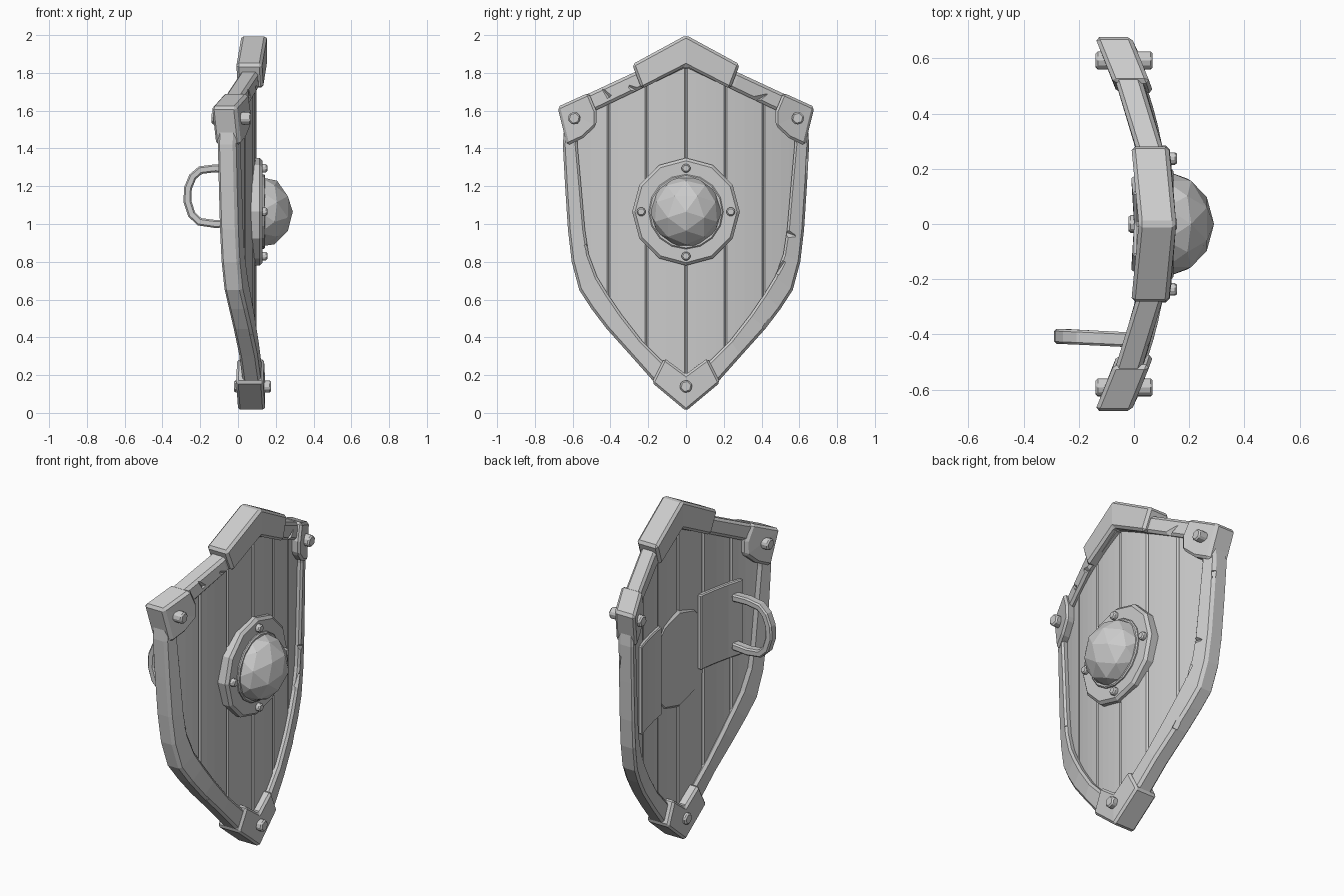
import bpy, bmesh, random
from math import radians, pi
from mathutils import Matrix, Vector

if "Cube" in bpy.data.objects:
    bpy.data.objects.remove(bpy.data.objects["Cube"])

random.seed(4)


def bend(y):
    """Depth of the shield's curved mid-surface at width y."""
    return 0.085 - 0.34 * y * y


def finish(name, bm, bevel=0.0):
    bmesh.ops.recalc_face_normals(bm, faces=bm.faces)
    me = bpy.data.meshes.new(name)
    bm.to_mesh(me)
    bm.free()
    ob = bpy.data.objects.new(name, me)
    bpy.context.collection.objects.link(ob)
    if bevel:
        m = ob.modifiers.new("bevel", 'BEVEL')
        m.width, m.segments = bevel, 1
        m.limit_method, m.angle_limit = 'ANGLE', radians(35)
    return ob


def strip(name, outer, inner, front, back, closed=False, bevel=0.012):
    """Solid band between two (y, z) lines, wrapped on the curved surface."""
    bm = bmesh.new()
    rings = []
    for o, i in zip(outer, inner):
        rings.append([bm.verts.new((bend(p[0]) + d, p[0], p[1]))
                      for p, d in ((o, front), (i, front), (i, back), (o, back))])
    n = len(rings)
    for k in range(n if closed else n - 1):
        a, b = rings[k], rings[(k + 1) % n]
        for j in range(4):
            bm.faces.new((a[j], b[j], b[(j + 1) % 4], a[(j + 1) % 4]))
    if not closed:
        bm.faces.new(rings[0])
        bm.faces.new(rings[-1])
    return finish(name, bm, bevel)


def mirrored(half):
    """Half outline starting and ending on y = 0 -> full closed loop."""
    return half + [(-y, z) for y, z in reversed(half[1:-1])]


def disc(name, x0, x1, y, z, r, sides, bevel, turn=0.0):
    bm = bmesh.new()
    mat = (Matrix.Translation(((x0 + x1) / 2, y, z)) @ Matrix.Rotation(turn, 4, 'X')
           @ Matrix.Rotation(pi / 2, 4, 'Y'))
    bmesh.ops.create_cone(bm, cap_ends=True, segments=sides, radius1=r, radius2=r,
                          depth=x1 - x0, matrix=mat)
    return finish(name, bm, bevel)


# Rim
outer = [(0, 1.93), (.28, 1.80), (.635, 1.635), (.652, 1.42), (.64, 1.2), (.625, .97),
         (.605, .8), (.565, .65), (.50, .55), (.42, .445), (.29, .30), (.17, .165), (0, .03)]
inner = [(0, 1.83), (.25, 1.71), (.565, 1.56), (.575, 1.42), (.555, 1.2), (.535, .97),
         (.515, .84), (.47, .72), (.415, .63), (.34, .52), (.235, .385), (.13, .28), (0, .19)]
rim = strip("rim", mirrored(outer), mirrored(inner), .045, -.052, True, .014)

# Nicks cut in the rim
bm = bmesh.new()
for y, z, ang in ((-.545, 1.22, 10), (-.512, .86, 30), (.50, .77, -35), (.655, 1.31, 5),
                  (.545, .95, 70), (-.43, 1.70, 40), (.40, 1.67, -60), (-.42, .43, 45),
                  (.44, .47, -42), (-.27, 1.71, 60)):
    mat = (Matrix.Translation((bend(y) + .05, y, z)) @ Matrix.Rotation(radians(ang), 4, 'X')
           @ Matrix.Rotation(radians(40), 4, 'Z') @ Matrix.Diagonal((.035, .03, .075, 1)))
    bmesh.ops.create_cube(bm, size=1, matrix=mat)
nicks = finish("nick_cutters", bm)
nicks.hide_render = True
nicks.hide_set(True)
cut = rim.modifiers.new("nicks", 'BOOLEAN')
cut.operation, cut.object, cut.solver = 'DIFFERENCE', nicks, 'EXACT'

# Planks, trimmed along the middle of the rim
mid = [((a[0] + b[0]) / 2, (a[1] + b[1]) / 2) for a, b in zip(outer, inner)]


def lerp_z(line, y):
    for (y0, z0), (y1, z1) in zip(line, line[1:]):
        if y0 <= y <= y1:
            return z0 + (z1 - z0) * (y - y0) / max(y1 - y0, 1e-6)
    return line[-1][1]


top_line = mid[:3]
low_line = sorted(mid[4:])
edges = [-.595, -.41, -.21, 0, .21, .41, .595]
for k, (a, b) in enumerate(zip(edges, edges[1:])):
    ys = [a + (b - a) * t / 4 for t in range(5)]
    strip(f"plank_{k + 1}", [(y, lerp_z(top_line, abs(y))) for y in ys],
          [(y, lerp_z(low_line, abs(y))) for y in ys],
          .011 + random.uniform(-.003, .003), -.033 + random.uniform(-.003, .003), bevel=.008)

# Metal caps: crest, bottom point, two corners
strip("crest_cap", [(-.285, 1.845), (0, 2.0), (.285, 1.845)],
      [(-.235, 1.715), (0, 1.835), (.235, 1.715)], .068, -.068, bevel=.014)
strip("point_cap", [(-.18, .16), (0, .01), (.18, .16)],
      [(-.115, .29), (0, .205), (.115, .29)], .058, -.085, bevel=.012)
for s, side in ((-1, "left"), (1, "right")):
    strip(f"{side}_corner_cap",
          [(s * .515, 1.695), (s * .68, 1.62), (s * .63, 1.415)],
          [(s * .475, 1.60), (s * .475, 1.52), (s * .545, 1.455)], .062, -.07, bevel=.014)

# Bolts through the caps
for name, y, z in (("left", -.592, 1.56), ("right", .592, 1.56), ("point", 0, .14)):
    c = bend(y)
    disc(f"{name}_cap_bolt", c - .105, c + .09 + (.012 if y else 0), y, z, .036, 6, .008, .3)

# Boss: flange, raised collar, faceted dome and four rivets
BZ = 1.065
disc("boss_flange", .04, .13, 0, BZ, .285, 12, .015)
disc("boss_collar", .10, .143, 0, BZ, .198, 16, .006)
bm = bmesh.new()
bmesh.ops.create_icosphere(bm, subdivisions=2, radius=1)
bmesh.ops.rotate(bm, verts=bm.verts, matrix=Matrix.Rotation(pi / 2, 3, 'Y'))
bmesh.ops.bisect_plane(bm, geom=bm.verts[:] + bm.edges[:] + bm.faces[:], plane_co=(0, 0, 0),
                       plane_no=(1, 0, 0), clear_inner=True)
bmesh.ops.transform(bm, verts=bm.verts, matrix=Matrix.Translation((.115, 0, BZ))
                    @ Matrix.Diagonal((.175, .193, .193, 1)))
finish("boss_dome", bm)
for k, (dy, dz) in enumerate(((.237, 0), (-.237, 0), (0, .23), (0, -.235))):
    disc(f"boss_rivet_{k + 1}", .11, .155, dy, BZ + dz, .026, 6, .007)

# Pads on the back
for name, y0, y1, z0, z1 in (("grip_pad", -.47, -.17, .94, 1.38), ("arm_pad", .20, .47, .82, 1.34)):
    ys = [y0 + (y1 - y0) * t / 3 for t in range(4)]
    strip(name, [(y, z1) for y in ys], [(y, z0) for y in ys], -.025, -.055, bevel=.006)

# Grip: rectangular bar swept along a D-shaped path
path = [(-.02, 1.29), (-.12, 1.295), (-.20, 1.285), (-.24, 1.25), (-.265, 1.19), (-.268, 1.12),
        (-.245, 1.05), (-.205, 1.012), (-.12, 1.0), (-.02, 1.005)]
bm = bmesh.new()
rings = []
for k, p in enumerate(path):
    a, b = Vector(path[max(k - 1, 0)]), Vector(path[min(k + 1, len(path) - 1)])
    t = (b - a).normalized()
    n = Vector((-t.y, t.x)) * .021
    yc = -.41 - .05 * (p[0] + .1) - .005
    rings.append([bm.verts.new((p[0] + n.x * s, yc + w, p[1] + n.y * s))
                  for s, w in ((1, .027), (1, -.027), (-1, -.027), (-1, .027))])
for a, b in zip(rings, rings[1:]):
    for j in range(4):
        bm.faces.new((a[j], b[j], b[(j + 1) % 4], a[(j + 1) % 4]))
bm.faces.new(rings[0])
bm.faces.new(rings[-1])
finish("grip", bm, .008)
